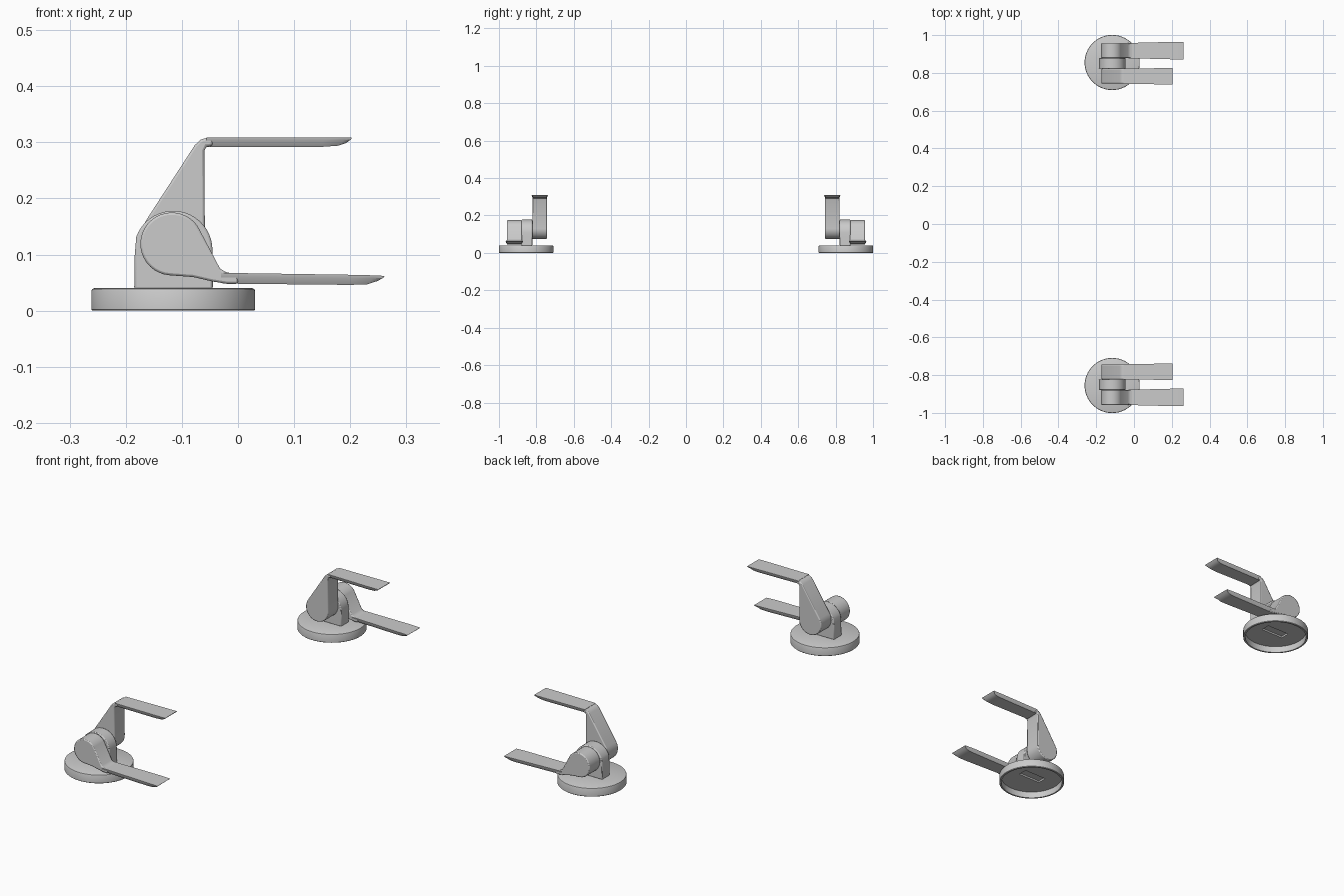
import bpy, bmesh, math

if "Cube" in bpy.data.objects:
    bpy.data.objects.remove(bpy.data.objects["Cube"])

CX, CY = -0.1155, -0.855


def finish(bm, name):
    bmesh.ops.recalc_face_normals(bm, faces=bm.faces)
    me = bpy.data.meshes.new(name)
    bm.to_mesh(me)
    bm.free()
    ob = bpy.data.objects.new(name, me)
    bpy.context.collection.objects.link(ob)
    return ob


def arc(cx, cz, r, a0, a1, n):
    return [(cx + r * math.cos(math.radians(a0 + (a1 - a0) * i / n)),
             cz + r * math.sin(math.radians(a0 + (a1 - a0) * i / n))) for i in range(n + 1)]


def plate(name, pts, y0, y1, bevel, s):
    """Extrude an x-z profile along y; s = -1 front side, +1 mirrored."""
    bm = bmesh.new()
    f = bm.faces.new([bm.verts.new((x, -s * y0, z)) for x, z in pts])
    g = bmesh.ops.extrude_face_region(bm, geom=[f])
    for v in g["geom"]:
        if isinstance(v, bmesh.types.BMVert):
            v.co.y = -s * y1
    ob = finish(bm, name)
    m = ob.modifiers.new("soft_edges", "BEVEL")
    m.width, m.segments, m.limit_method = bevel, 2, "ANGLE"
    m.angle_limit = math.radians(50)
    return ob


def blade(name, sections, s):
    """Loft of sections: x_top, x_bottom, z_top, z_bottom, y centre, half width."""
    bm = bmesh.new()
    rings = []
    for xt, xb, zt, zb, yc, h in sections:
        zm = zt - 0.35 * (zt - zb)
        xm = xt - 0.15 * (xt - xb)
        ring = [(xt, -h, zt), (xt, h, zt), (xm, h - 0.001, zm),
                (xb, h - 0.008, zb), (xb, -h + 0.008, zb), (xm, -h + 0.001, zm)]
        rings.append([bm.verts.new((x, -s * (yc + y), z)) for x, y, z in ring])
    for a, b in zip(rings, rings[1:]):
        for i in range(6):
            j = (i + 1) % 6
            bm.faces.new((a[i], a[j], b[j], b[i]))
    bm.faces.new(rings[0])
    bm.faces.new(rings[-1])
    return finish(bm, name)


def base_disc(name, cy):
    """Lathed round foot, hollow underneath."""
    prof = [(0, 0.04), (0.141, 0.04), (0.1445, 0.0385), (0.146, 0.035), (0.146, 0.002),
            (0.144, 0), (0.137, 0), (0.137, 0.03), (0, 0.03)]
    n = 64
    bm = bmesh.new()
    rings = []
    for r, z in prof:
        k = 1 if r == 0 else n
        rings.append([bm.verts.new((CX + r * math.cos(2 * math.pi * i / n),
                                    cy + r * math.sin(2 * math.pi * i / n), z)) for i in range(k)])
    for a, b in zip(rings, rings[1:]):
        for i in range(n):
            j = (i + 1) % n
            if len(a) == 1:
                bm.faces.new((a[0], b[i], b[j]))
            elif len(b) == 1:
                bm.faces.new((a[i], a[j], b[0]))
            else:
                bm.faces.new((a[i], a[j], b[j], b[i]))
    return finish(bm, name)


parts = []
for side, s in (("front", -1), ("back", 1)):
    # round foot with a pocket below the post
    disc = base_disc(side + "_base_disc", s * 0.855)
    bpy.ops.mesh.primitive_cube_add(size=1, location=(CX, s * 0.851, 0.03))
    cut = bpy.context.object
    cut.name = side + "_pocket_cutter"
    cut.scale = (0.115, 0.044, 0.06)
    cut.hide_render = True
    cut.hide_set(True)
    m = disc.modifiers.new("pocket", "BOOLEAN")
    m.object, m.operation, m.solver = cut, "DIFFERENCE", "EXACT"

    # central post with a rounded top
    post = plate(side + "_post",
                 [(-0.185, 0.038), (-0.045, 0.038), (-0.045, 0.085)]
                 + arc(CX, 0.108, 0.07, 0, 160, 20) + [(-0.184, 0.1)],
                 -0.879, -0.822, 0.004, s)

    # upper arm: teardrop rising to an elbow
    upper = plate(side + "_upper_arm",
                  arc(-0.116, 0.13, 0.057, 148, 360, 24)
                  + [(-0.060, 0.285), (-0.056, 0.293), (-0.045, 0.294), (-0.045, 0.308),
                     (-0.056, 0.308), (-0.066, 0.305), (-0.077, 0.295)],
                  -0.822, -0.744, 0.004, s)
    upper_blade = blade(side + "_upper_blade", [
        (-0.056, -0.056, 0.309, 0.292, -0.783, 0.040),
        (0.150, 0.150, 0.309, 0.292, -0.782, 0.043),
        (0.190, 0.178, 0.309, 0.294, -0.782, 0.043),
        (0.203, 0.193, 0.309, 0.299, -0.782, 0.043)], s)

    # lower arm: drum sweeping down into the blade
    lower = plate(side + "_lower_arm",
                  arc(-0.118, 0.119, 0.056, 35, 265, 24)
                  + [(-0.08, 0.060), (-0.045, 0.052), (-0.02, 0.048), (0.0, 0.048),
                     (0.0, 0.066), (-0.02, 0.068), (-0.032, 0.075)],
                  -0.957, -0.878, 0.004, s)
    lower_blade = blade(side + "_lower_blade", [
        (-0.03, -0.03, 0.067, 0.049, -0.918, 0.041),
        (0.0, 0.0, 0.067, 0.048, -0.918, 0.041),
        (0.200, 0.200, 0.064, 0.046, -0.918, 0.046),
        (0.242, 0.230, 0.063, 0.047, -0.918, 0.046),
        (0.261, 0.249, 0.062, 0.053, -0.918, 0.046)], s)
    parts += [disc, post, upper, upper_blade, lower, lower_blade]

bpy.ops.object.select_all(action="DESELECT")
for ob in parts:
    ob.select_set(True)
bpy.context.view_layer.objects.active = parts[0]
bpy.ops.object.shade_smooth_by_angle(angle=math.radians(35))
